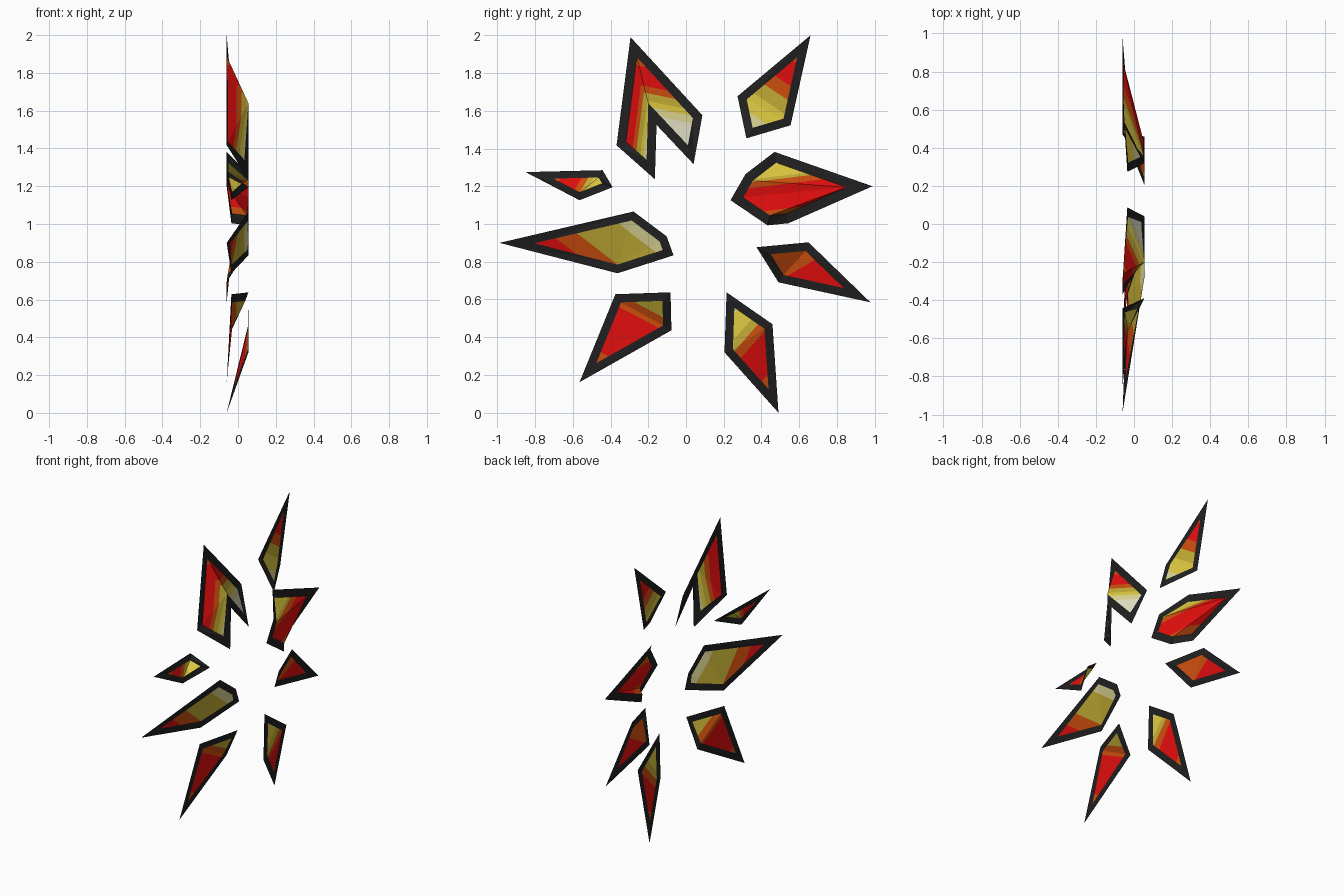
import bpy, bmesh
from mathutils import Vector

if "Cube" in bpy.data.objects:
    bpy.data.objects.remove(bpy.data.objects["Cube"])


def linear(c):
    c /= 255
    return c / 12.92 if c <= 0.04045 else ((c + 0.055) / 1.055) ** 2.4


# Flat colours, from border to hot core
PALETTE = {
    "charcoal": (32, 32, 32),
    "red": (230, 14, 14),
    "orange": (208, 80, 14),
    "gold": (198, 176, 54),
    "yellow": (226, 204, 66),
    "pale_yellow": (222, 216, 150),
    "cream": (238, 234, 208),
}
NAMES = list(PALETTE)
MATS = []
for name, rgb in PALETTE.items():
    m = bpy.data.materials.new(name)
    m.diffuse_color = (*[linear(c) for c in rgb], 1)
    m.use_nodes = True
    m.node_tree.nodes["Principled BSDF"].inputs["Base Color"].default_value = m.diffuse_color
    MATS.append(m)


def inset_corner(a, p, b, w):
    """Mitred inner corner; its depth is the mean depth of the two rim edges there."""
    flat = [Vector((q[1], q[2])) for q in (a, p, b)]
    d1, d2 = flat[1] - flat[0], flat[2] - flat[1]
    n1 = Vector((-d1.y, d1.x)).normalized()
    n2 = Vector((-d2.y, d2.x)).normalized()
    off = (n1 + n2) * (w / (1 + n1.dot(n2)))
    t1 = off.dot(d1) / d1.length_squared
    t2 = off.dot(d2) / d2.length_squared
    x = p[0] + ((p[0] - a[0]) * t1 + (b[0] - p[0]) * t2) / 2
    return (x, flat[1].x + off.x, flat[1].y + off.y)


def shard(name, points, origin, gradients, bands, border=0.044):
    """Thin sheet: dark rim round a core fanned from its first point, with
    colour bands cut into the core. bands = [(upper limit, colour), ...]."""
    n = len(points)
    inner = [inset_corner(points[i - 1], points[i], points[(i + 1) % n], border)
             for i in range(n)]
    bm = bmesh.new()
    vo = [bm.verts.new(p) for p in points]
    vi = [bm.verts.new(p) for p in inner]
    # Rim
    for i in range(n):
        j = (i + 1) % n
        bm.faces.new((vo[i], vo[j], vi[j]))
        bm.faces.new((vo[i], vi[j], vi[i]))
    # Core
    core = [bm.faces.new((vi[0], vi[i], vi[i + 1])) for i in range(1, n - 1)]
    for f in core:
        f.material_index = 1
    origin = Vector(origin)
    grads = [Vector(g) for g in gradients]
    # Cut the core along the band limits
    for g in grads:
        for limit, _ in bands[:-1]:
            co = origin + g * (limit / g.dot(g))
            faces = [f for f in bm.faces if f.material_index == 1]
            geom = {e for f in faces for e in (*f.verts, *f.edges)}
            bmesh.ops.bisect_plane(bm, geom=faces + list(geom), dist=1e-5,
                                   plane_co=(0, co.x, co.y),
                                   plane_no=(0, g.x, g.y))
    bm.normal_update()
    for f in bm.faces:
        if f.material_index == 1:
            c = f.calc_center_median()
            v = max((Vector((c.y, c.z)) - origin).dot(g) for g in grads)
            colour = next((col for lim, col in bands if v < lim), bands[-1][1])
            f.material_index = NAMES.index(colour)
        if f.normal.x < 0:
            f.normal_flip()
    me = bpy.data.meshes.new(name)
    bm.to_mesh(me)
    bm.free()
    for m in MATS:
        me.materials.append(m)
    ob = bpy.data.objects.new(name, me)
    bpy.context.collection.objects.link(ob)


# Depth of the sheet corners: outer tips, flanks, inner ends
T, F, N = -0.06, -0.035, 0.055

# Large notched shard at the top left, chevron bands round the notch
shard("shard_top_notched",
      [(N, -.156, 1.525), (N, .04, 1.317), (F, .087, 1.576),
       (T, -.294, 1.99), (T, -.368, 1.417), (N, -.165, 1.237)],
      (-.156, 1.53), [(-1.69, .22), (.2, .98)],
      [(.04, "cream"), (.08, "pale_yellow"), (.11, "yellow"), (.15, "gold"),
       (.185, "orange"), (.285, "red"), (9, "orange")], .047)

# Top right
shard("shard_top_right",
      [(F, .273, 1.677), (N, .32, 1.454), (T, .554, 1.523), (T, .66, 2.0)],
      (.336, 1.528), [(.557, .83)],
      [(.053, "pale_yellow"), (.15, "yellow"), (.22, "gold"),
       (.29, "orange"), (.41, "red"), (9, "orange")])

# Right, large
shard("shard_right_large",
      [(T, .988, 1.2), (T, .469, 1.382), (N, .315, 1.264), (N, .236, 1.126),
       (N, .432, .993), (F, .543, 1.004)],
      (.469, 1.327), [(.12, -.99)],
      [(.075, "yellow"), (.09, "gold"), (.12, "orange"), (.25, "red"),
       (9, "orange")], .051)

# Right, lower
shard("shard_right_lower",
      [(F, .649, .903), (N, .374, .877), (T, .49, .691), (T, .977, .585)],
      (.453, .824), [(.5, -.86)],
      [(.127, "orange"), (.33, "red"), (9, "orange")])

# Bottom right
shard("shard_bottom_right",
      [(N, .458, .469), (N, .215, .638), (N, .204, .32), (T, .49, 0)],
      (.262, .575), [(.75, -.66)],
      [(.027, "pale_yellow"), (.117, "yellow"), (.16, "gold"),
       (.21, "orange"), (.375, "red"), (9, "orange")])

# Bottom left
shard("shard_bottom_left",
      [(F, -.077, .437), (N, -.082, .638), (F, -.374, .628), (T, -.564, .162)],
      (-.119, .59), [(-.46, -.88)],
      [(.075, "gold"), (.135, "orange"), (.39, "red"), (9, "orange")])

# Left, large
shard("shard_left_large",
      [(F, -.363, .739), (N, -.066, .834), (N, -.103, .935),
       (N, -.278, 1.066), (T, -.988, .9)],
      (-.193, .983), [(-.61, -.79)],
      [(.085, "pale_yellow"), (.26, "gold"), (.35, "orange"), (9, "red")])

# Left, small
shard("shard_left_small",
      [(F, -.564, 1.126), (N, -.389, 1.195), (T, -.442, 1.285),
       (T, -.85, 1.275)],
      (-.458, 1.195), [(-.85, .5)],
      [(.05, "yellow"), (.075, "gold"), (.105, "orange"), (.2, "red"),
       (9, "orange")], .038)
